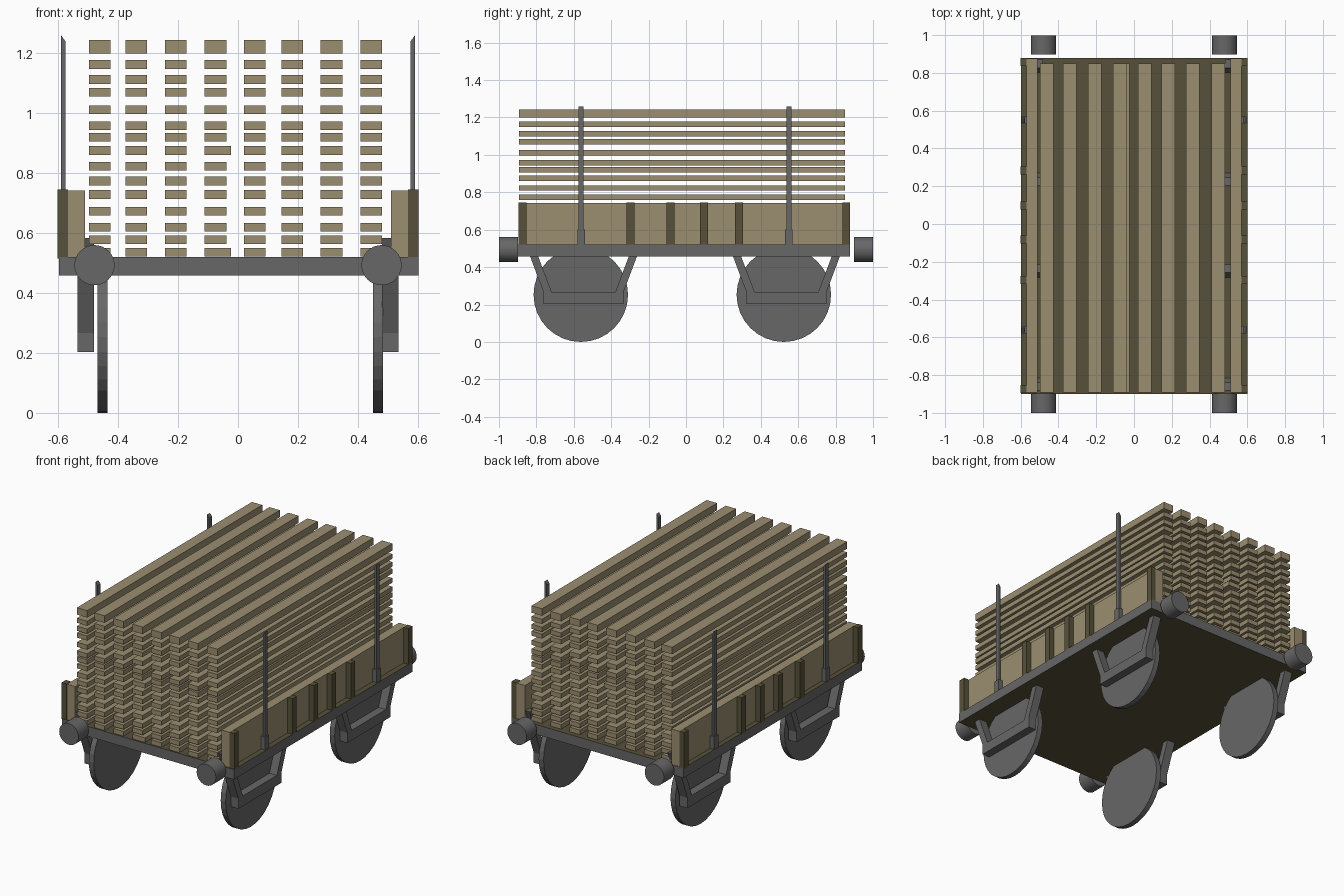
import bpy
import bmesh
from math import pi
from mathutils import Matrix

cube = bpy.data.objects.get("Cube")
if cube:
    bpy.data.objects.remove(cube, do_unlink=True)


def material(name, colour):
    m = bpy.data.materials.new(name)
    m.use_nodes = True
    m.diffuse_color = (*colour, 1)
    m.node_tree.nodes["Principled BSDF"].inputs["Base Color"].default_value = (*colour, 1)
    return m


TAN = material("pale wood", (0.33, 0.27, 0.16))
OLIVE = material("dark wood", (0.095, 0.083, 0.042))
GREY = material("grey metal", (0.135, 0.135, 0.135))


def finish(name, bm, *mats):
    bmesh.ops.recalc_face_normals(bm, faces=bm.faces)
    mesh = bpy.data.meshes.new(name)
    bm.to_mesh(mesh)
    bm.free()
    for m in mats:
        mesh.materials.append(m)
    ob = bpy.data.objects.new(name, mesh)
    bpy.context.collection.objects.link(ob)
    return ob


def add_box(bm, x0, x1, y0, y1, z0, z1):
    size = Matrix.Diagonal((x1 - x0, y1 - y0, z1 - z0, 1))
    place = Matrix.Translation(((x0 + x1) / 2, (y0 + y1) / 2, (z0 + z1) / 2))
    bmesh.ops.create_cube(bm, size=1, matrix=place @ size)


def box(name, mat, *bounds):
    bm = bmesh.new()
    add_box(bm, *bounds)
    return finish(name, bm, mat)


def disc(name, mat, radius, depth, centre, axis):
    bm = bmesh.new()
    turn = Matrix.Rotation(pi / 2, 4, axis)
    bmesh.ops.create_cone(bm, cap_ends=True, segments=32, radius1=radius, radius2=radius,
                          depth=depth, matrix=Matrix.Translation(centre) @ turn)
    return finish(name, bm, mat)


def prism(name, mat, outline, offset):
    bm = bmesh.new()
    face = bm.faces.new([bm.verts.new(p) for p in outline])
    out = bmesh.ops.extrude_face_region(bm, geom=[face])
    bmesh.ops.translate(bm, vec=offset,
                        verts=[v for v in out["geom"] if isinstance(v, bmesh.types.BMVert)])
    return finish(name, bm, mat)


# Deck: wooden top and underside, metal rim
deck = box("deck", GREY, -0.598, 0.602, -0.9, 0.878, 0.458, 0.52)
deck.data.materials.append(OLIVE)
for p in deck.data.polygons:
    p.material_index = int(abs(p.normal.z) > 0.5)

# Stacked planks, one object per layer
LAYERS = [0.536, 0.578, 0.62, 0.673, 0.729, 0.774, 0.823, 0.876,
          0.92, 0.958, 1.012, 1.07, 1.113, 1.163, 1.222]
COLUMNS = [-0.462, -0.34, -0.208, -0.075, 0.056, 0.181, 0.312, 0.445]
for i, z in enumerate(LAYERS):
    half = 0.022 if i == len(LAYERS) - 1 else 0.0145
    bm = bmesh.new()
    for j, x in enumerate(COLUMNS):
        slip = 0.016 if j == 3 and i in (0, 7) else 0
        add_box(bm, x - 0.036, x + 0.036 + slip, -0.893, 0.85, z - half, z + half)
    finish(f"plank_layer_{i + 1}", bm, TAN)

POSTS = [-0.874, -0.297, -0.083, 0.097, 0.284, 0.857]
for side, s in (("right", -1), ("left", 1)):
    # Side boards and their posts
    box(f"{side}_side_board", TAN, *sorted((s * 0.51, s * 0.568)), -0.893, 0.875, 0.52, 0.743)
    bm = bmesh.new()
    for y in POSTS:
        add_box(bm, *sorted((s * 0.568, s * 0.602)), y - 0.021, y + 0.021, 0.515, 0.745)
    finish(f"{side}_side_posts", bm, OLIVE)

    for end, stake_y, wheel_y, hang_y in (("front", -0.561, -0.5625, -0.548),
                                          ("back", 0.55, 0.523, 0.537)):
        # Stake with a bevelled tip in a socket
        outer, inner = s * 0.59, s * 0.576
        y = stake_y - 0.014
        prism(f"{side}_{end}_stake", GREY,
              [(outer, y, 0.52), (inner, y, 0.52), (inner, y, 1.24), (outer, y, 1.26)],
              (0, 0.028, 0))
        box(f"{side}_{end}_stake_socket", GREY, *sorted((s * 0.568, s * 0.596)),
            stake_y - 0.02, stake_y + 0.02, 0.52, 0.6)

        # Wheel
        wheel_x = 0.467 if s > 0 else -0.452
        disc(f"{side}_{end}_wheel", GREY, 0.2525, 0.034, (wheel_x, wheel_y, 0.2525), "Y")

        # Axle hanger: a bar with two leaning arms that pass up through the deck
        half = [(0.214, 0.203), (0.214, 0.267), (0.333, 0.583), (0.29, 0.583), (0.17, 0.267)]
        loop = half + [(-a, z) for a, z in reversed(half)]
        prism(f"{side}_{end}_axle_hanger", GREY,
              [(s * 0.481, hang_y + a, z) for a, z in loop], (s * 0.055, 0, 0))

        # Buffer
        buffer_y = -0.949 if end == "front" else 0.948
        disc(f"{side}_{end}_buffer", GREY, 0.067, 0.102, (s * 0.479, buffer_y, 0.493), "X")
